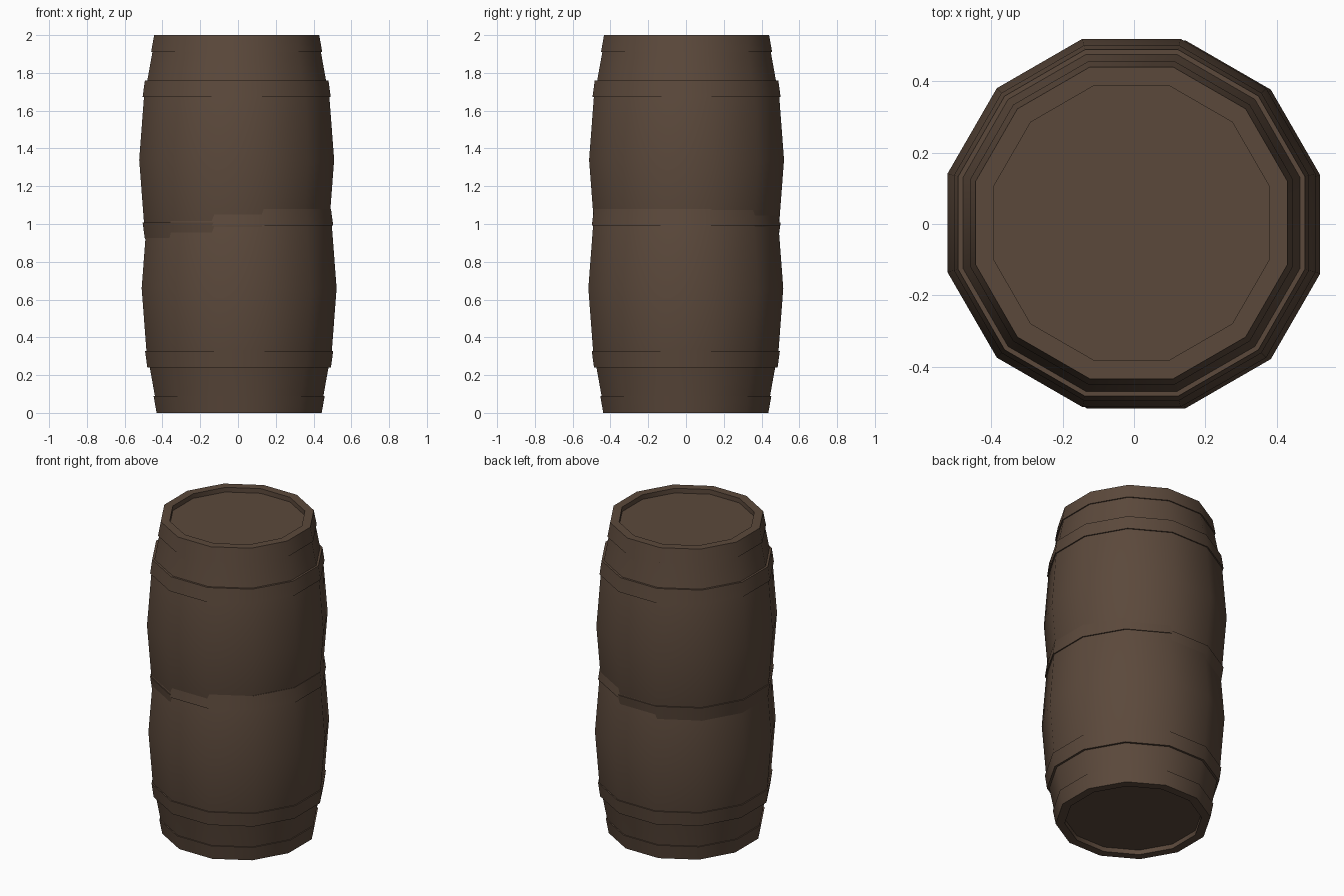
import bpy
import bmesh
import math

SIDES = 12
HEIGHT = 1.32
FLAT_TO_CORNER = 1 / math.cos(math.pi / SIDES)

if "Cube" in bpy.data.objects:
    bpy.data.objects.remove(bpy.data.objects["Cube"])

wood = bpy.data.materials.new("dark_brown_wood")
wood.use_nodes = True
colour = (0.105, 0.066, 0.044, 1)
wood.diffuse_color = colour
bsdf = wood.node_tree.nodes["Principled BSDF"]
bsdf.inputs["Base Color"].default_value = colour
bsdf.inputs["Roughness"].default_value = 0.9


def lathe(name, profile, centre, closed=False):
    """Turn a (flat radius, height) profile into a twelve-sided shell."""
    bm = bmesh.new()
    rings = []
    for radius, z in profile:
        ring = []
        for i in range(SIDES):
            a = 2 * math.pi * (i + 0.5) / SIDES
            r = radius * FLAT_TO_CORNER
            ring.append(bm.verts.new((r * math.cos(a), r * math.sin(a), z)))
        rings.append(ring)
    pairs = list(zip(rings, rings[1:]))
    if closed:
        pairs.append((rings[-1], rings[0]))
    else:
        bm.faces.new(rings[0])
        bm.faces.new(rings[-1])
    for low, high in pairs:
        for i in range(SIDES):
            j = (i + 1) % SIDES
            bm.faces.new((low[i], low[j], high[j], high[i]))
    bmesh.ops.recalc_face_normals(bm, faces=bm.faces[:])
    mesh = bpy.data.meshes.new(name)
    bm.to_mesh(mesh)
    bm.free()
    mesh.materials.append(wood)
    obj = bpy.data.objects.new(name, mesh)
    obj.location = centre
    bpy.context.collection.objects.link(obj)
    bpy.ops.object.select_all(action="DESELECT")
    obj.select_set(True)
    bpy.context.view_layer.objects.active = obj
    bpy.ops.object.shade_smooth_by_angle(angle=math.radians(40))


def flip(profile):
    return [(r, HEIGHT - z) for r, z in reversed(profile)]


def barrel(name, centre):
    # Bulging staves with a recessed lid at each end
    half = [(0.386, 0.03), (0.386, 0), (0.43, 0), (0.446, 0.09),
            (0.473, 0.24), (0.491, 0.33)]
    lathe(name + "_staves", half + [(0.516, HEIGHT / 2)] + flip(half), centre)
    # Thin hoops, the same at both ends
    hoops = {
        "end_hoop": [(0.425, 0), (0.437, 0), (0.453, 0.09), (0.44, 0.09)],
        "inner_hoop": [(0.465, 0.24), (0.486, 0.24), (0.498, 0.328), (0.48, 0.328)],
    }
    for part, profile in hoops.items():
        lathe(f"{name}_bottom_{part}", profile, centre, closed=True)
        lathe(f"{name}_top_{part}", flip(profile), centre, closed=True)


# Two equal barrels, the upper one sunk into the lower
barrel("lower_barrel", (0.006, -0.001, 0))
barrel("upper_barrel", (-0.007, 0.003, 2 - HEIGHT))
